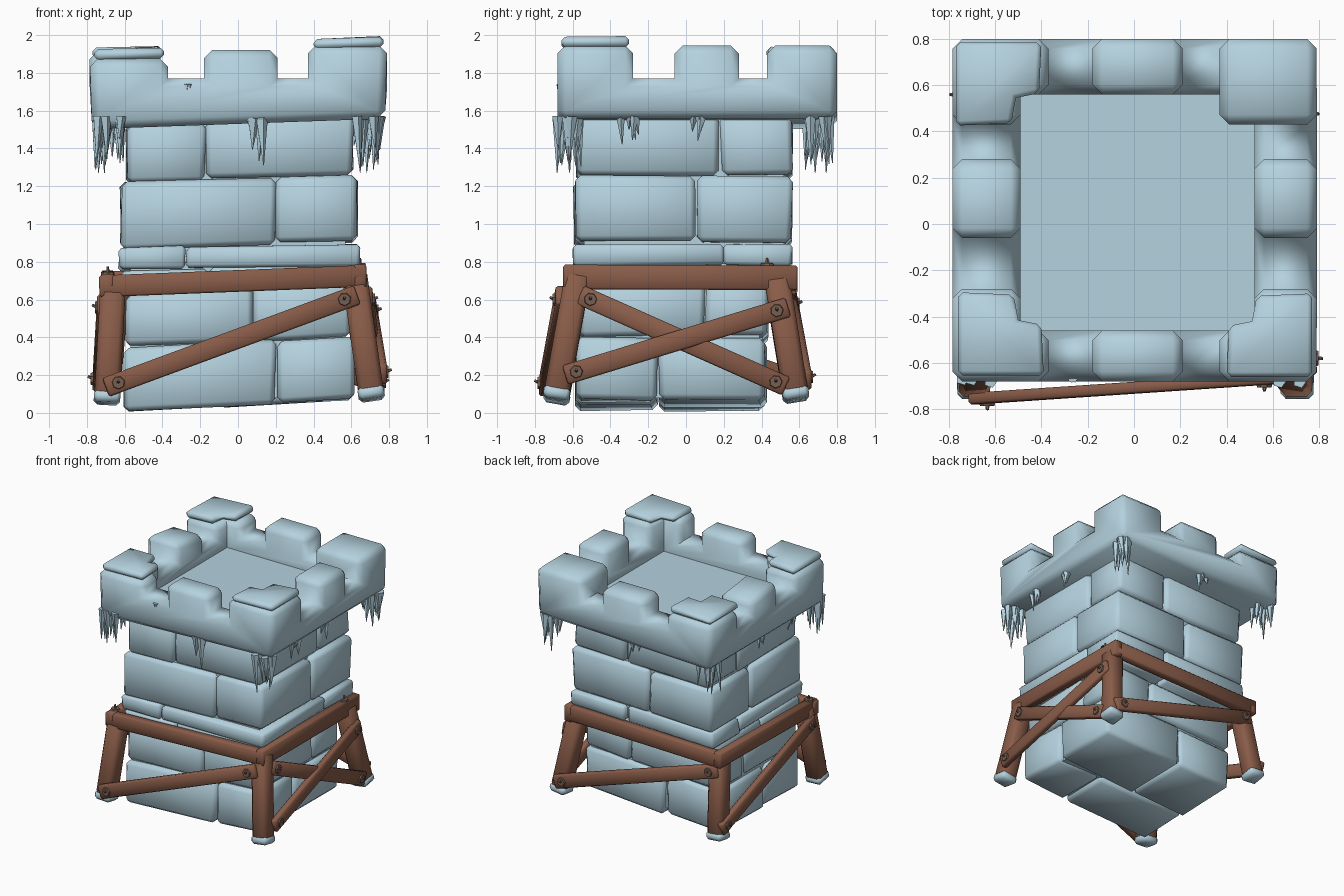
import bpy, bmesh, math, random
from mathutils import Vector, Matrix

random.seed(4)
cube = bpy.data.objects.get("Cube")
if cube:
    bpy.data.objects.remove(cube, do_unlink=True)


def material(name, rgb):
    m = bpy.data.materials.new(name)
    m.use_nodes = True
    m.diffuse_color = (*rgb, 1)
    m.node_tree.nodes["Principled BSDF"].inputs["Base Color"].default_value = (*rgb, 1)
    return m


ICE = material("icy_stone", (0.46, 0.645, 0.735))
WOOD = material("brown_wood", (0.25, 0.107, 0.066))
IRON = material("dull_iron", (0.18, 0.115, 0.085))


def finish(bm, name, mat, bevel=0.0, sharp=60):
    """Chamfer the convex edges, shade smooth across them and make the object."""
    bmesh.ops.recalc_face_normals(bm, faces=bm.faces)
    if bevel:
        edges = [e for e in bm.edges if e.calc_face_angle_signed(0) > 0.5]
        bmesh.ops.bevel(bm, geom=edges, offset=bevel, segments=1, profile=0.5,
                        affect='EDGES', clamp_overlap=True)
    for f in bm.faces:
        f.smooth = True
    for e in bm.edges:
        e.smooth = e.calc_face_angle(0) < math.radians(sharp)
    mesh = bpy.data.meshes.new(name)
    bm.to_mesh(mesh)
    bm.free()
    mesh.materials.append(mat)
    ob = bpy.data.objects.new(name, mesh)
    bpy.context.collection.objects.link(ob)


def block(name, lo, hi, bevel=0.03, wobble=0.01, slope=0.0):
    """Rough stone block between two corners, tilted along x."""
    lo, hi = Vector(lo), Vector(hi)
    bm = bmesh.new()
    bmesh.ops.create_cube(bm, size=1)
    for v in bm.verts:
        v.co = (lo + hi) / 2 + Matrix.Diagonal(hi - lo) @ v.co
        v.co += Vector([random.uniform(-wobble, wobble) for _ in range(3)])
        v.co.z += slope * v.co.x
    finish(bm, name, ICE, bevel)


def frame(a, b, side):
    """Matrix whose z runs from a to b and whose y faces the given side."""
    z = (b - a).normalized()
    x = Vector(side).cross(z).normalized()
    rot = Matrix((x, z.cross(x), z)).transposed().to_4x4()
    return Matrix.Translation((a + b) / 2) @ rot


def beam(name, a, b, width, depth, side, bevel=0.01, mat=WOOD):
    a, b = Vector(a), Vector(b)
    bm = bmesh.new()
    bmesh.ops.create_cube(bm, size=1)
    size = Matrix.Diagonal((width, depth, (b - a).length, 1))
    bmesh.ops.transform(bm, matrix=frame(a, b, side) @ size, verts=bm.verts)
    finish(bm, name, mat, bevel, 50)


def cone(bm, a, b, r1, r2, sides):
    bmesh.ops.create_cone(bm, cap_ends=True, segments=sides, radius1=r1, radius2=r2,
                          depth=(b - a).length,
                          matrix=frame(a, b, (0.3, 1, 0.1)))


def bolt(name, point, side):
    """Flat bolt head with a small bent nail sticking out."""
    p, n = Vector(point), Vector(side)
    bm = bmesh.new()
    cone(bm, p, p + n * 0.014, 0.036, 0.032, 7)
    cone(bm, p, p + n * 0.03 + Vector((0, 0, 0.012)), 0.011, 0.007, 5)
    finish(bm, name, IRON, 0, 40)


# Stone courses of the shaft: z range, x range, y range, joints front, back, side, slope
courses = [
    (0.04, 0.375, -0.60, 0.61, -0.58, 0.42, 0.20, -0.10, -0.15, 0.05),
    (0.38, 0.66, -0.59, 0.60, -0.57, 0.43, 0.08, 0.20, 0.10, 0.05),
    (0.66, 0.77, -0.61, 0.61, -0.58, 0.50, -0.15, 0.10, -0.10, 0.03),
    (0.765, 0.885, -0.63, 0.64, -0.60, 0.56, -0.28, 0.15, 0.20, 0.02),
    (0.89, 1.235, -0.62, 0.63, -0.59, 0.56, 0.20, -0.05, 0.05, 0.03),
    (1.24, 1.545, -0.59, 0.61, -0.58, 0.56, -0.17, 0.15, 0.18, 0.04),
]
g = 0.004
for i, (z0, z1, x0, x1, y0, y1, front, back, side, slope) in enumerate(courses):
    for row, ya, yb, joint in (("front", y0, side - g, front), ("back", side + g, y1, back)):
        for col, xa, xb in (("right", x0, joint - g), ("left", joint + g, x1)):
            block(f"course_{i + 1}_{row}_{col}", (xa, ya, z0), (xb, yb, z1),
                  0.028 if z1 - z0 > 0.2 else 0.018, 0.009, slope)
block("shaft_core", (-0.57, -0.54, 0.08), (0.57, 0.39, 1.56), 0, 0)
block("shaft_core_upper", (-0.57, -0.54, 0.8), (0.57, 0.52, 1.56), 0, 0)

# Battlement: solid cells on an uneven grid, with raised merlons round the rim
xs = [-0.785, -0.49, -0.37, -0.18, 0.21, 0.37, 0.52, 0.79]
ys = [-0.68, -0.46, -0.28, -0.06, 0.28, 0.43, 0.56, 0.80]
zs = [1.53, 1.66, 1.77, 1.92]
N = 7


def filled(i, j, k):
    if not (0 <= i < N and 0 <= j < N and 0 <= k < 3):
        return False
    rim = i in (0, N - 1) or j in (0, N - 1)
    notch = i in (2, 4) or j in (2, 4)
    return k == 0 or (rim and (k == 1 or not notch)) or (i == 5 and j == 5)


bm = bmesh.new()
grid = {}


def corner(i, j, k):
    if (i, j, k) not in grid:
        grid[i, j, k] = bm.verts.new((xs[i], ys[j], zs[k]))
    return grid[i, j, k]


cells = [(i, j, k) for i in range(N) for j in range(N) for k in range(3) if filled(i, j, k)]
for c in cells:
    for axis in range(3):
        for step in (0, 1):
            near = list(c)
            near[axis] += 2 * step - 1
            if filled(*near):
                continue
            u, w = [a for a in range(3) if a != axis]
            quad = []
            for du, dw in ((0, 0), (1, 0), (1, 1), (0, 1)):
                p = list(c)
                p[axis] += step
                p[u] += du
                p[w] += dw
                quad.append(corner(*p))
            bm.faces.new(quad)
bmesh.ops.recalc_face_normals(bm, faces=bm.faces)
bmesh.ops.dissolve_limit(bm, angle_limit=0.02, verts=bm.verts, edges=bm.edges)
for v in bm.verts:
    x, y, z = v.co
    if z < 1.6:
        v.co.z += 0.035 * x
        v.co.x *= 0.985
    elif z > 1.9:
        if x < -0.3 and abs(y) > 0.25:
            v.co.z -= 0.045
        elif x > 0.3:
            v.co.z += 0.025
finish(bm, "battlement", ICE, 0.042)


# Frozen L-shaped slabs lying on three corner merlons
def snow_slab(name, x, y, z, dx, dy, slope):
    bm = bmesh.new()
    outline = ((0, 0), (0.37, 0), (0.36, 0.22), (0.26, 0.24), (0.24, 0.35), (0, 0.36))
    face = bm.faces.new([bm.verts.new((x + a * dx, y + b * dy, z + slope * a))
                         for a, b in outline])
    top = bmesh.ops.extrude_face_region(bm, geom=[face])["geom"]
    for v in top:
        if isinstance(v, bmesh.types.BMVert):
            v.co.z += 0.055 + random.uniform(-0.008, 0.008)
    finish(bm, name, ICE, 0.02)


snow_slab("front_right_snow_slab", -0.76, -0.655, 1.865, 1, 1, 0.03)
snow_slab("back_right_snow_slab", -0.77, 0.785, 1.875, 1, -1, 0.02)
snow_slab("front_left_snow_slab", 0.77, -0.66, 1.935, -1, 1, -0.03)


# Icicle clusters under the overhang
def icicles(name, x, y, z, count, spread_x, spread_y, length, radius=0.03):
    bm = bmesh.new()
    for n in range(count):
        p = Vector((x + random.uniform(-1, 1) * spread_x,
                    y + random.uniform(-1, 1) * spread_y, z))
        drop = length * (1 if n == 0 else random.uniform(0.4, 0.95))
        tip = p + Vector((random.uniform(-0.02, 0.02), random.uniform(-0.02, 0.02), -drop))
        cone(bm, p, tip, radius, 0.002, 5)
    finish(bm, name, ICE, 0, 30)


for sx in (-1, 1):
    for sy in (-1, 1):
        y = -0.62 if sy < 0 else 0.70
        tag = ("back" if sy > 0 else "front") + ("_left" if sx > 0 else "_right")
        icicles(tag + "_icicles", sx * 0.69, y, 1.57, 11, 0.07, 0.06, 0.30)
icicles("front_icicles", 0.11, -0.635, 1.56, 6, 0.05, 0.01, 0.25, 0.034)
icicles("front_wall_icicles", -0.27, -0.672, 1.74, 2, 0.04, 0.001, 0.16, 0.014)
icicles("back_icicles", -0.05, 0.74, 1.56, 4, 0.06, 0.015, 0.17)
for sx, tag in ((-1, "right"), (1, "left")):
    icicles(tag + "_icicles_a", sx * 0.73, -0.30, 1.57, 5, 0.02, 0.05, 0.15, 0.024)
    icicles(tag + "_icicles_b", sx * 0.73, 0.08, 1.57, 4, 0.02, 0.06, 0.13, 0.024)

# Splayed timber legs with frozen feet
legs = {
    "front_right": ((-0.695, -0.69, 0.05), (-0.66, -0.57, 0.70)),
    "front_left": ((0.71, -0.69, 0.07), (0.615, -0.57, 0.74)),
    "back_right": ((-0.695, 0.585, 0.06), (-0.64, 0.48, 0.70)),
    "back_left": ((0.71, 0.585, 0.07), (0.615, 0.48, 0.72)),
}
for name, (foot, top) in legs.items():
    foot, top = Vector(foot), Vector(top)
    ankle = foot.lerp(top, 0.10)
    beam(name + "_leg", foot.lerp(top, 0.05), top, 0.135, 0.135, (0, 1, 0), 0.025)
    beam(name + "_frozen_foot", foot, ankle, 0.14, 0.14, (0, 1, 0), 0.02, ICE)

# Rails round the tower
FRONT, BACK, LEFT, RIGHT = (0, -1, 0), (0, 1, 0), (1, 0, 0), (-1, 0, 0)
beam("front_rail", (-0.735, -0.615, 0.67), (0.675, -0.615, 0.725), 0.115, 0.07, FRONT)
beam("back_rail", (-0.72, 0.555, 0.69), (0.67, 0.555, 0.72), 0.12, 0.07, BACK)
beam("left_rail", (0.645, -0.65, 0.72), (0.645, 0.59, 0.715), 0.13, 0.07, LEFT)
beam("right_rail", (-0.69, -0.65, 0.675), (-0.69, 0.59, 0.695), 0.12, 0.07, RIGHT)

# Diagonal braces with a bolt near each end
braces = [
    ("front_brace", (-0.70, -0.755, 0.135), (0.63, -0.665, 0.625), FRONT),
    ("back_brace", (0.72, 0.64, 0.17), (-0.68, 0.56, 0.60), BACK),
    ("left_brace_a", (0.685, -0.56, 0.625), (0.75, 0.53, 0.14), LEFT),
    ("left_brace_b", (0.765, -0.64, 0.20), (0.705, 0.54, 0.56), LEFT),
    ("right_brace", (-0.745, 0.62, 0.16), (-0.72, -0.60, 0.58), RIGHT),
]
for name, a, b, side in braces:
    beam(name, a, b, 0.105, 0.05, side)
    for end, t in (("lower", 0.05), ("upper", 0.95)):
        bolt(f"{name}_{end}_bolt", Vector(a).lerp(Vector(b), t) + Vector(side) * 0.022, side)
bolt("right_rail_nail", (-0.69, -0.58, 0.733), (0, 0, 1))
bolt("left_rail_nail", (0.645, 0.43, 0.779), (0, 0, 1))
